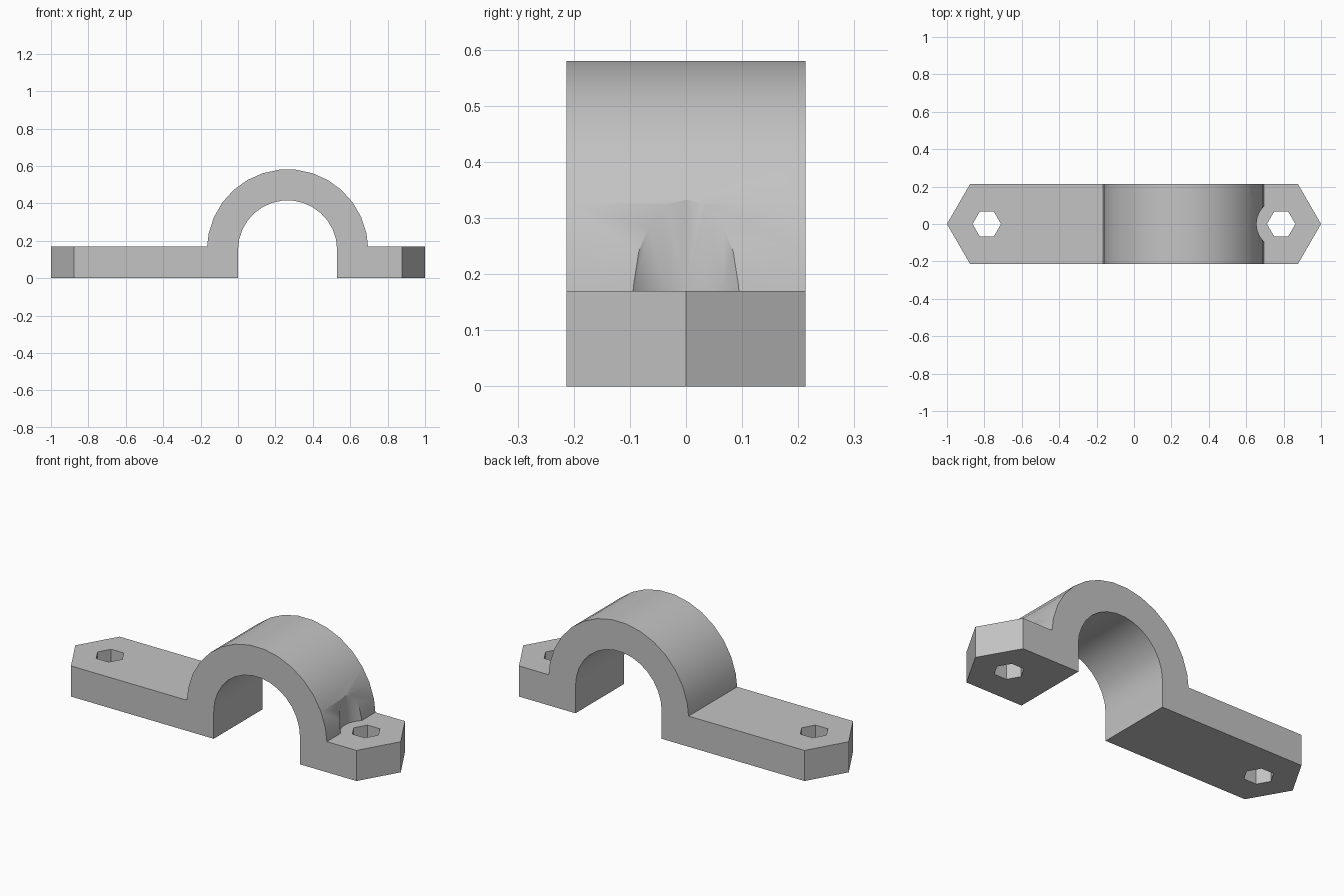
import bpy, bmesh
from math import cos, sin, pi, radians

cube = bpy.data.objects.get("Cube")
if cube:
    bpy.data.objects.remove(cube, do_unlink=True)

grey = bpy.data.materials.new("plain_grey")
grey.use_nodes = True
colour = (0.55, 0.55, 0.55, 1)
grey.diffuse_color = colour
grey.node_tree.nodes["Principled BSDF"].inputs["Base Color"].default_value = colour

HALF_WIDTH = 0.213
FLANGE = 0.17            # flange thickness
ARCH_X, ARCH_Z = 0.265, 0.151
INNER, OUTER = 0.265, 0.431
HOLE_X = 0.787


def prism(name, points, direction):
    """Extrude a closed 3D outline along a direction."""
    bm = bmesh.new()
    face = bm.faces.new([bm.verts.new(p) for p in points])
    moved = bmesh.ops.extrude_face_region(bm, geom=[face])["geom"]
    bmesh.ops.translate(bm, vec=direction,
                        verts=[v for v in moved if isinstance(v, bmesh.types.BMVert)])
    bmesh.ops.recalc_face_normals(bm, faces=bm.faces)
    mesh = bpy.data.meshes.new(name)
    bm.to_mesh(mesh)
    bm.free()
    mesh.materials.append(grey)
    obj = bpy.data.objects.new(name, mesh)
    bpy.context.collection.objects.link(obj)
    return obj


def ring(x, y, radius, sides):
    return [(x + radius * cos(2 * pi * i / sides), y + radius * sin(2 * pi * i / sides))
            for i in range(sides)]


def arc(radius, degrees):
    return [(ARCH_X + radius * cos(radians(a)), ARCH_Z + radius * sin(radians(a)))
            for a in degrees]


def apply_boolean(target, cutter, operation):
    mod = target.modifiers.new(operation.title(), "BOOLEAN")
    mod.operation, mod.object, mod.solver = operation, cutter, "EXACT"
    bpy.context.view_layer.objects.active = target
    bpy.ops.object.modifier_apply(modifier=mod.name)
    bpy.data.objects.remove(cutter, do_unlink=True)


# Side profile: two flanges joined by the arch
foot = OUTER - 0.001
profile = [(-1.1, 0), (ARCH_X - INNER, 0)]
profile += arc(INNER, range(180, -1, -12))
profile += [(ARCH_X + INNER, 0), (1.1, 0), (1.1, FLANGE), (ARCH_X + foot, FLANGE)]
profile += arc(OUTER, range(12, 169, 12))
profile += [(ARCH_X - foot, FLANGE), (-1.1, FLANGE)]
clamp = prism("pipe_clamp", [(x, -0.3, z) for x, z in profile], (0, 0.6, 0))

# Trim to the plan outline with pointed ends
plan = [(-1, 0), (-0.877, -HALF_WIDTH), (0.877, -HALF_WIDTH),
        (1, 0), (0.877, HALF_WIDTH), (-0.877, HALF_WIDTH)]
outline = prism("plan_outline", [(x, y, -0.1) for x, y in plan], (0, 0, 1))
apply_boolean(clamp, outline, "INTERSECT")

# Hexagonal bolt holes
for side in (-1, 1):
    hole = prism("bolt_hole", [(x, y, -0.1) for x, y in ring(side * HOLE_X, 0, 0.076, 6)],
                 (0, 0, 0.4))
    apply_boolean(clamp, hole, "DIFFERENCE")

# Round clearance scooped from the arch above the near bolt
scoop = prism("bolt_clearance", [(x, y, FLANGE) for x, y in ring(HOLE_X, 0, 0.132, 24)],
              (0, 0, 0.5))
apply_boolean(clamp, scoop, "DIFFERENCE")

# Smooth curved faces, keep hard edges
bpy.ops.object.select_all(action="DESELECT")
clamp.select_set(True)
bpy.context.view_layer.objects.active = clamp
bpy.ops.object.shade_smooth_by_angle(angle=radians(30))
